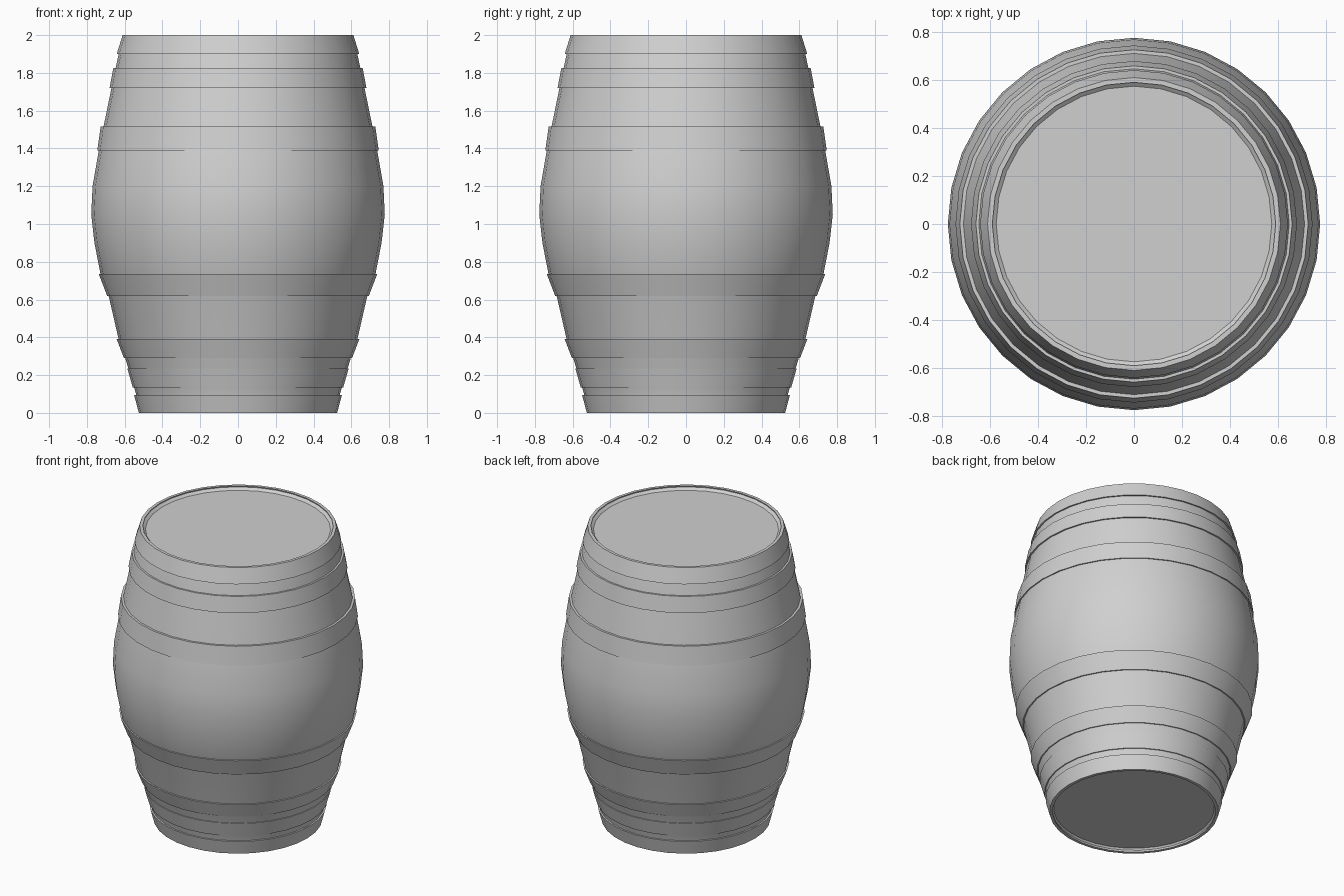
import bpy, bmesh
from math import cos, sin, tau, radians

SIDES = 32

cube = bpy.data.objects.get("Cube")
if cube:
    bpy.data.objects.remove(cube)

grey = bpy.data.materials.new("plain_grey")
grey.use_nodes = True
color = (0.63, 0.63, 0.63, 1)
grey.diffuse_color = color
grey.node_tree.nodes["Principled BSDF"].inputs["Base Color"].default_value = color


def lathe(name, profile, closed=False):
    """Spin (radius, height) points round z; open profiles get end discs."""
    bm = bmesh.new()
    rings = []
    for r, z in profile:
        rings.append([bm.verts.new((r * cos(tau * i / SIDES), r * sin(tau * i / SIDES), z))
                      for i in range(SIDES)])
    pairs = list(zip(rings, rings[1:]))
    if closed:
        pairs.append((rings[-1], rings[0]))
    else:
        bm.faces.new(rings[0])
        bm.faces.new(rings[-1])
    for low, high in pairs:
        for i in range(SIDES):
            j = (i + 1) % SIDES
            bm.faces.new((low[i], low[j], high[j], high[i]))
    bmesh.ops.recalc_face_normals(bm, faces=bm.faces)
    mesh = bpy.data.meshes.new(name)
    bm.to_mesh(mesh)
    bm.free()
    mesh.materials.append(grey)
    ob = bpy.data.objects.new(name, mesh)
    bpy.context.collection.objects.link(ob)
    bpy.ops.object.select_all(action="DESELECT")
    ob.select_set(True)
    bpy.context.view_layer.objects.active = ob
    bpy.ops.object.shade_smooth_by_angle(angle=radians(30))


# Bulging body with a shallow recessed disc at each end
lathe("barrel_body", [
    (0.50, 0.025), (0.52, 0), (0.54, 0.1), (0.55, 0.135), (0.597, 0.29),
    (0.632, 0.39), (0.685, 0.62), (0.728, 0.735), (0.76, 0.9), (0.777, 1.05),
    (0.77, 1.2), (0.737, 1.39), (0.713, 1.51), (0.67, 1.72), (0.632, 1.9),
    (0.604, 2), (0.575, 1.977)])

# Hoops: bottom height, bottom radius, top height, top radius
hoops = {
    "bottom_hoop": (0, 0.525, 0.095, 0.55),
    "lower_hoop": (0.135, 0.557, 0.235, 0.586),
    "lower_quarter_hoop": (0.29, 0.604, 0.39, 0.642),
    "lower_belly_hoop": (0.62, 0.693, 0.735, 0.737),
    "upper_belly_hoop": (1.39, 0.745, 1.515, 0.727),
    "upper_hoop": (1.72, 0.68, 1.825, 0.66),
    "top_hoop": (1.9, 0.642, 2, 0.611),
}
for name, (z0, r0, z1, r1) in hoops.items():
    lathe(name, [(r0 - 0.02, z0), (r0, z0), (r1, z1), (r1 - 0.02, z1)], closed=True)
